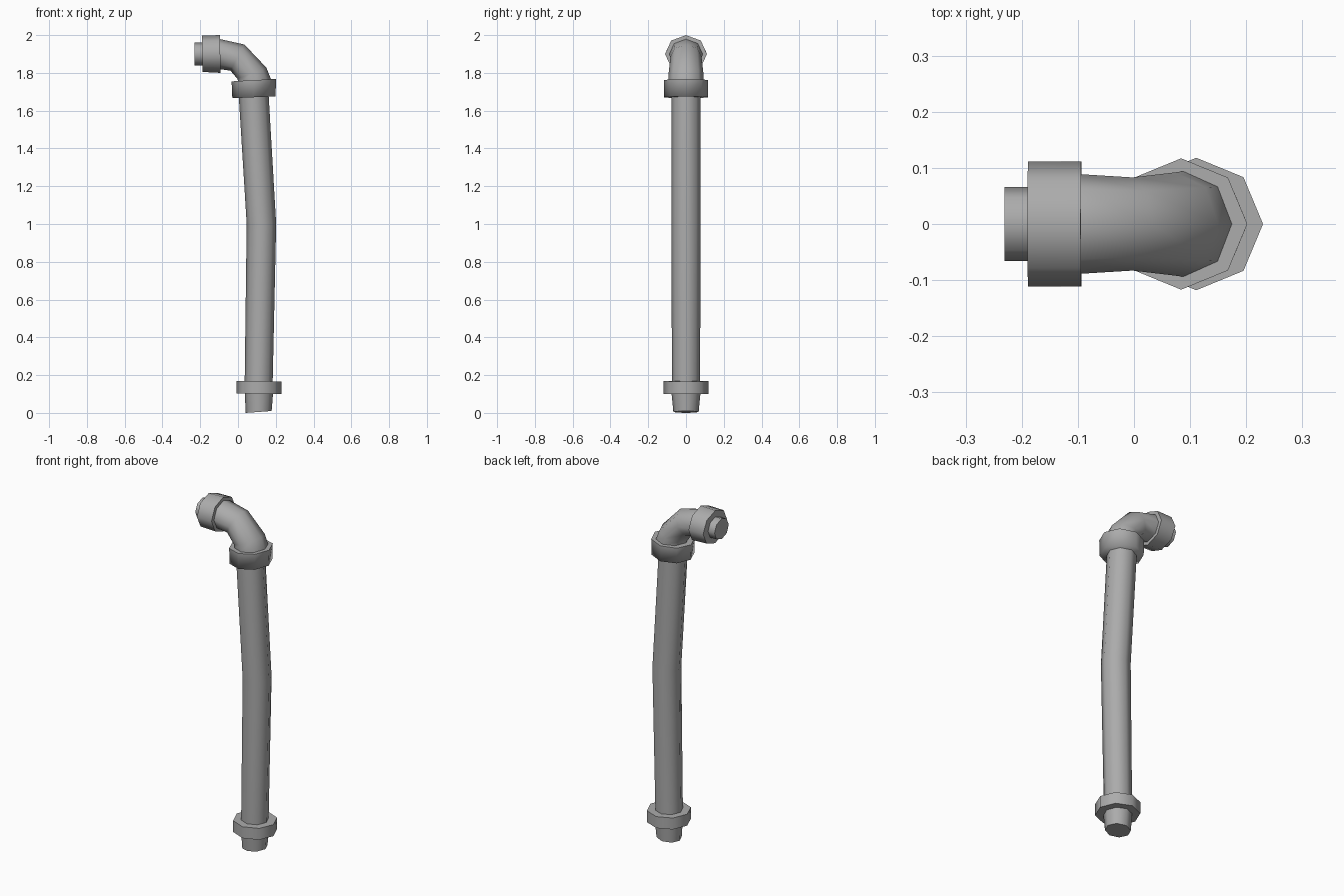
import bpy, bmesh, math
from mathutils import Vector

if "Cube" in bpy.data.objects:
    bpy.data.objects.remove(bpy.data.objects["Cube"])

SIDES = 8
grey = bpy.data.materials.new("dark_grey")
grey.diffuse_color = (0.41, 0.41, 0.41, 1)
grey.use_nodes = True
grey.node_tree.nodes["Principled BSDF"].inputs["Base Color"].default_value = grey.diffuse_color


def tube(name, rings, soft_start=False):
    """Capped octagonal tube; each ring = outer (x, z), inner (x, z), half-width in y."""
    bm = bmesh.new()
    loops = []
    for (ox, oz), (ix, iz), ry in rings:
        a, b = Vector((ox, 0, oz)), Vector((ix, 0, iz))
        mid, half = (a + b) / 2, (a - b) / 2
        loops.append([bm.verts.new(mid + half * math.cos(t) + Vector((0, ry * math.sin(t), 0)))
                      for t in (2 * math.pi * k / SIDES for k in range(SIDES))])
    for lo, hi in zip(loops, loops[1:]):
        for k in range(SIDES):
            n = (k + 1) % SIDES
            bm.faces.new((lo[k], lo[n], hi[n], hi[k]))
    bm.faces.new(loops[0][::-1])
    end_cap = bm.faces.new(loops[-1])
    bmesh.ops.recalc_face_normals(bm, faces=bm.faces[:])
    if soft_start:  # smooth everywhere except around the end cap
        for f in bm.faces:
            f.smooth = True
        for e in end_cap.edges:
            e.smooth = False
    me = bpy.data.meshes.new(name)
    bm.to_mesh(me)
    bm.free()
    me.materials.append(grey)
    ob = bpy.data.objects.new(name, me)
    bpy.context.collection.objects.link(ob)
    if not soft_start:
        bpy.ops.object.select_all(action='DESELECT')
        ob.select_set(True)
        bpy.context.view_layer.objects.active = ob
        bpy.ops.object.shade_smooth_by_angle(angle=math.radians(60))
    return ob


# Tapered stub at the floor
tube("bottom_stub", [((0.178, 0.010), (0.041, 0.0), 0.067),
                     ((0.187, 0.12), (0.035, 0.12), 0.078)])

# Lower collar
tube("lower_collar", [((0.23, 0.100), (-0.008, 0.102), 0.118),
                      ((0.23, 0.167), (-0.008, 0.169), 0.118)])

# Long pipe, slightly bent at mid height
tube("main_pipe", [((0.183, 0.14), (0.035, 0.14), 0.074),
                   ((0.202, 1.00), (0.046, 1.00), 0.078),
                   ((0.160, 1.72), (0.002, 1.71), 0.078)])

# Upper collar, softly shaded underneath
tube("upper_collar", [((0.198, 1.676), (-0.030, 1.666), 0.117),
                      ((0.202, 1.768), (-0.034, 1.755), 0.117)], soft_start=True)

# Elbow turning towards -x
tube("elbow", [((0.177, 1.73), (0.000, 1.72), 0.094),
               ((0.175, 1.765), (0.000, 1.758), 0.094),
               ((0.150, 1.828), (-0.003, 1.768), 0.092),
               ((0.034, 1.950), (-0.040, 1.812), 0.083),
               ((-0.100, 1.980), (-0.100, 1.820), 0.089),
               ((-0.130, 1.980), (-0.130, 1.820), 0.089)])

# End collar and outlet nub
tube("end_collar", [((-0.095, 2.0), (-0.093, 1.80), 0.111),
                    ((-0.190, 1.997), (-0.188, 1.805), 0.111)])
tube("outlet_nub", [((-0.150, 1.960), (-0.150, 1.838), 0.066),
                    ((-0.231, 1.960), (-0.231, 1.840), 0.066)])
